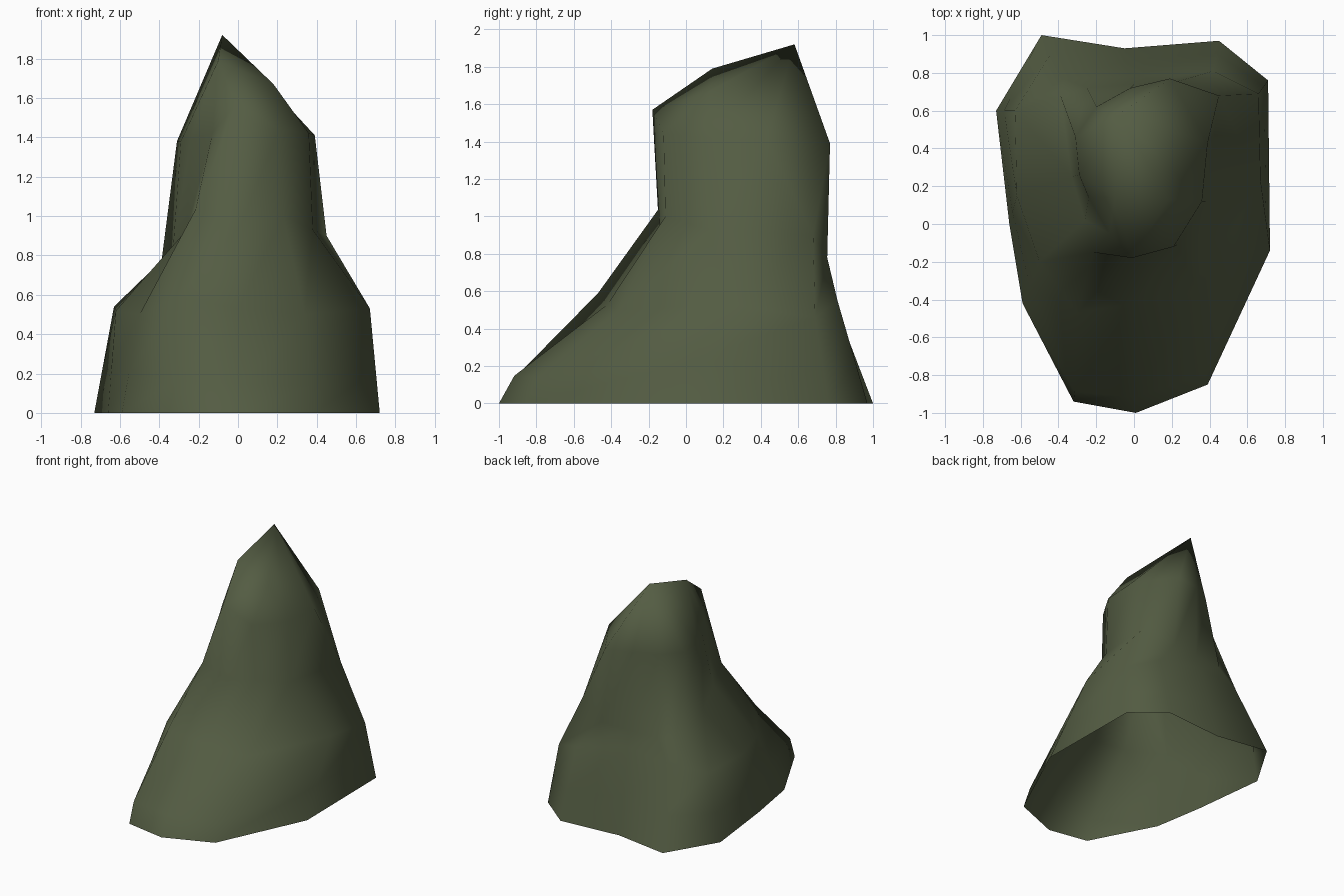
import bpy, bmesh
from mathutils import Vector

if "Cube" in bpy.data.objects:
    bpy.data.objects.remove(bpy.data.objects["Cube"])

# Contours, anticlockwise from the front toe
base = [(.01, -1), (.39, -.85), (.72, -.14), (.71, .76), (.45, .97), (-.05, .93),
        (-.49, 1), (-.73, .6), (-.66, 0), (-.59, -.42), (-.32, -.94)]
shoulder = [(0, -.42, .53), (.34, -.36, .5), (.67, .23, .53), (.66, .69, .46),
            (.42, .81, .55), (-.02, .78, .65), (-.37, .77, .6), (-.63, .6, .54),
            (-.62, .15, .52), (-.5, -.2, .5), (-.3, -.47, .59)]
waist = [(.01, -.14, .95), (.23, -.11, 1.0), (.38, .12, .93), (.45, .68, .9),
         (.23, .755, .78), (0, .74, .77), (-.25, .72, .77), (-.39, .68, .76),
         (-.33, .25, .83), (-.26, .02, .93), (-.215, -.15, 1.035)]
crown = [(-.01, -.18, 1.57), (.21, -.12, 1.44), (.36, .12, 1.42), (.39, .43, 1.41),
         (.19, .77, 1.39), (-.02, .72, 1.4), (-.2, .62, 1.39), (-.31, .46, 1.38),
         (-.29, .26, 1.38), (-.24, .14, 1.39), (-.13, -.05, 1.42)]
# The summit is one sloping triangle; each crown point runs up to one corner
summit = [(-.1, .14, 1.79), (.18, .13, 1.67), (-.08, .58, 1.92)]
corner_of = [0, 1, 1, 2, 2, 2, 2, 2, 2, 0, 0]

base = [Vector((x, y, 0)) for x, y in base]
shoulder, waist, crown = ([Vector(p) for p in r] for r in (shoulder, waist, crown))

# Foot ring, bulging forward at the toe
foot = []
for a, b in zip(base, shoulder):
    toe = a.y < -.8
    foot.append(a.lerp(b, .28 if toe else .42) - Vector((0, .08 if toe else 0, 0)))

bm = bmesh.new()
rings = [[bm.verts.new(p) for p in r] for r in (base, foot, shoulder, waist, crown)]
corners = [bm.verts.new(p) for p in summit]
rings.append([corners[c] for c in corner_of])
n = len(base)
for lo, hi in zip(rings, rings[1:]):
    for i in range(n):
        j = (i + 1) % n
        bm.faces.new((lo[i], lo[j], hi[j]))
        if hi[i] != hi[j]:
            bm.faces.new((lo[i], hi[j], hi[i]))
bm.faces.new(corners)
for f in bm.faces:
    f.smooth = True

# Rock shell, open underneath
mesh = bpy.data.meshes.new("rock")
bm.to_mesh(mesh)
bm.free()
rock = bpy.data.objects.new("rock", mesh)
bpy.context.collection.objects.link(rock)
mat = bpy.data.materials.new("mossy stone")
mat.diffuse_color = (.088, .108, .056, 1)
mat.use_nodes = True
mat.node_tree.nodes["Principled BSDF"].inputs["Base Color"].default_value = mat.diffuse_color
mesh.materials.append(mat)
